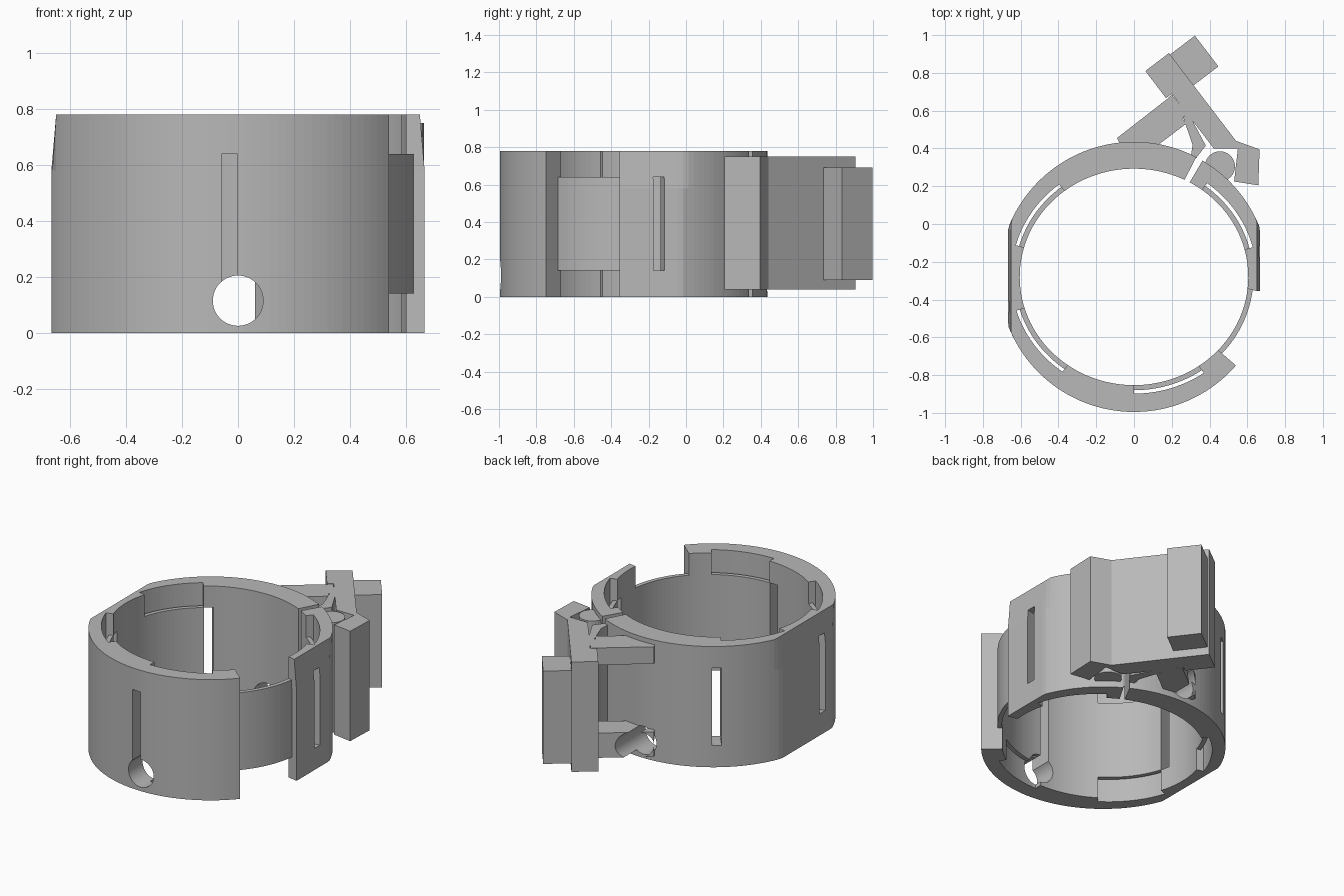
import bpy, bmesh
from math import cos, sin, radians, sqrt
from mathutils import Matrix, Vector

if "Cube" in bpy.data.objects:
    bpy.data.objects.remove(bpy.data.objects["Cube"], do_unlink=True)

grey = bpy.data.materials.new("plain grey")
grey.use_nodes = True
colour = (0.48, 0.48, 0.48, 1)
grey.diffuse_color = colour
grey.node_tree.nodes["Principled BSDF"].inputs["Base Color"].default_value = colour

CY = -0.28           # centre of the ring in y
HEIGHT = 0.78
OUTER = 0.715
LEAF, RECESS = 0.027, 0.045
LOW, HIGH = 0.14, 0.64
# start and end angles of the pockets behind the spring leaves
POCKETS = [(14, 52), (129, 165), (196, 233), (270, 306)]


def finish(name, bm):
    bmesh.ops.recalc_face_normals(bm, faces=bm.faces)
    mesh = bpy.data.meshes.new(name)
    bm.to_mesh(mesh)
    bm.free()
    mesh.materials.append(grey)
    ob = bpy.data.objects.new(name, mesh)
    bpy.context.collection.objects.link(ob)
    return ob


def prism(name, points, levels, limits=None):
    """Stack a plan outline at several heights, with an optional side limit on each."""
    bm = bmesh.new()
    rings = []
    for i, z in enumerate(levels):
        lim = limits[i] if limits else 9
        rings.append([bm.verts.new((max(-lim, min(lim, x)), y, z)) for x, y in points])
    n = len(points)
    for a, b in zip(rings, rings[1:]):
        for i in range(n):
            j = (i + 1) % n
            bm.faces.new((a[i], a[j], b[j], b[i]))
    bm.faces.new(rings[0])
    bm.faces.new(rings[-1])
    return finish(name, bm)


def inner(deg, offset=0):
    t = radians(deg)
    r = 1 / sqrt((cos(t) / 0.605) ** 2 + (sin(t) / 0.573) ** 2) + offset
    return (r * cos(t), CY + r * sin(t))


def outer(deg):
    t = radians(deg)
    return (OUTER * cos(t), CY + OUTER * sin(t))


def sweep(start, end):
    n = max(2, round((end - start) / 2.5))
    return [start + (end - start) * i / n for i in range(n + 1)]


def body_arc(name, start, end):
    """Thick wall section with the pockets let into its inner face."""
    inside, a = [], start
    for p, q in POCKETS:
        if p > start and q < end:
            inside += [inner(d) for d in sweep(a, p)]
            inside += [inner(d, RECESS) for d in sweep(p, q)]
            a = q
    inside += [inner(d) for d in sweep(a, end)]
    points = [outer(d) for d in sweep(start, end)] + inside[::-1]
    return prism(name, points, [0, 0.58, HEIGHT], [0.667, 0.667, 0.65])


def leaf(name, start, end):
    angles = sweep(start, end)
    points = [inner(d, LEAF) for d in angles] + [inner(d) for d in reversed(angles)]
    return prism(name, points, [LOW, HIGH])


def cut(ob, cutter):
    mod = ob.modifiers.new("cut", "BOOLEAN")
    mod.operation = "DIFFERENCE"
    mod.solver = "EXACT"
    mod.object = cutter


# Ring walls, open at the side window and at the narrow clasp gap
main_wall = body_arc("main_wall", 62.5, 319)
side_wall = body_arc("side_wall", -6, 59.5)

# Spring leaves and the thin band across the side window
leaves = [leaf("spring_leaf", p, q + 0.5) for p, q in POCKETS]
leaf("window_band", 318, 355)

# Round hole through front and back
bm = bmesh.new()
bmesh.ops.create_cone(bm, cap_ends=True, segments=48, radius1=0.09, radius2=0.09, depth=3,
                      matrix=Matrix.Translation((0, 0, 0.115)) @ Matrix.Rotation(radians(90), 4, "X"))
hole = finish("hole_cutter", bm)

# Upright slots beside the free end of each leaf
cutters = [hole]
for p, q in POCKETS:
    bm = bmesh.new()
    turn = Matrix.Translation((0, CY, 0)) @ Matrix.Rotation(radians(p), 4, "Z")
    bmesh.ops.create_cube(bm, size=1, matrix=turn @ Matrix.Translation((0.66, -0.03, (LOW + HIGH) / 2))
                          @ Matrix.Diagonal((0.3, 0.057, HIGH - LOW, 1)))
    slot = finish("slot_cutter", bm)
    cutters.append(slot)
    cut(side_wall if p < 60 else main_wall, slot)

# Clasp arms, windowed between an upper and a lower bar
arm = [(-0.09, 0.455), (0.18, 0.665), (0.2, 0.685), (0.285, 0.585),
       (0.255, 0.562), (0.275, 0.53), (0.13, 0.42), (0.1, 0.4), (-0.06, 0.4)]
prism("upper_arm", arm, [0.64, 0.75])
lower_arm = prism("lower_arm", arm, [0.04, 0.2])
prism("arm_web", [(0.26, 0.565), (0.288, 0.588), (0.38, 0.415), (0.33, 0.35), (0.3, 0.35), (0.31, 0.42)],
      [0.04, 0.75])

for ob in (main_wall, leaves[3], lower_arm):
    cut(ob, hole)

# Catch post on the side wall
post = [(0.455 + 0.08 * cos(radians(a)), 0.305 + 0.08 * sin(radians(a))) for a in range(0, 360, 15)]
prism("catch_post", post, [0.04, 0.75])

# Slanted lever plate, set out along its outer edge
along, across = Vector((0.607, -0.795)), Vector((0.795, 0.607))
corner = Vector((0.185, 0.905))


def on_lever(t, s):
    return tuple(corner + along * t + across * s)


prism("lever", [on_lever(0, 0), on_lever(0.585, 0), (0.665, 0.395), (0.658, 0.205), (0.53, 0.225),
                (0.55, 0.4), on_lever(0.544, -0.118), on_lever(0.18, -0.118),
                on_lever(0.18, -0.157), on_lever(0, -0.157)], [0.04, 0.75])
prism("thumb_block", [on_lever(0.01, 0), on_lever(0.215, 0), on_lever(0.215, 0.165),
                      on_lever(0.01, 0.165)], [0.09, 0.69])

# Apply the cuts and hide the helpers
bpy.context.view_layer.update()
graph = bpy.context.evaluated_depsgraph_get()
for ob in (main_wall, side_wall, leaves[3], lower_arm):
    mesh = bpy.data.meshes.new_from_object(ob.evaluated_get(graph))
    ob.modifiers.clear()
    ob.data = mesh
for c in cutters:
    bpy.data.objects.remove(c, do_unlink=True)
